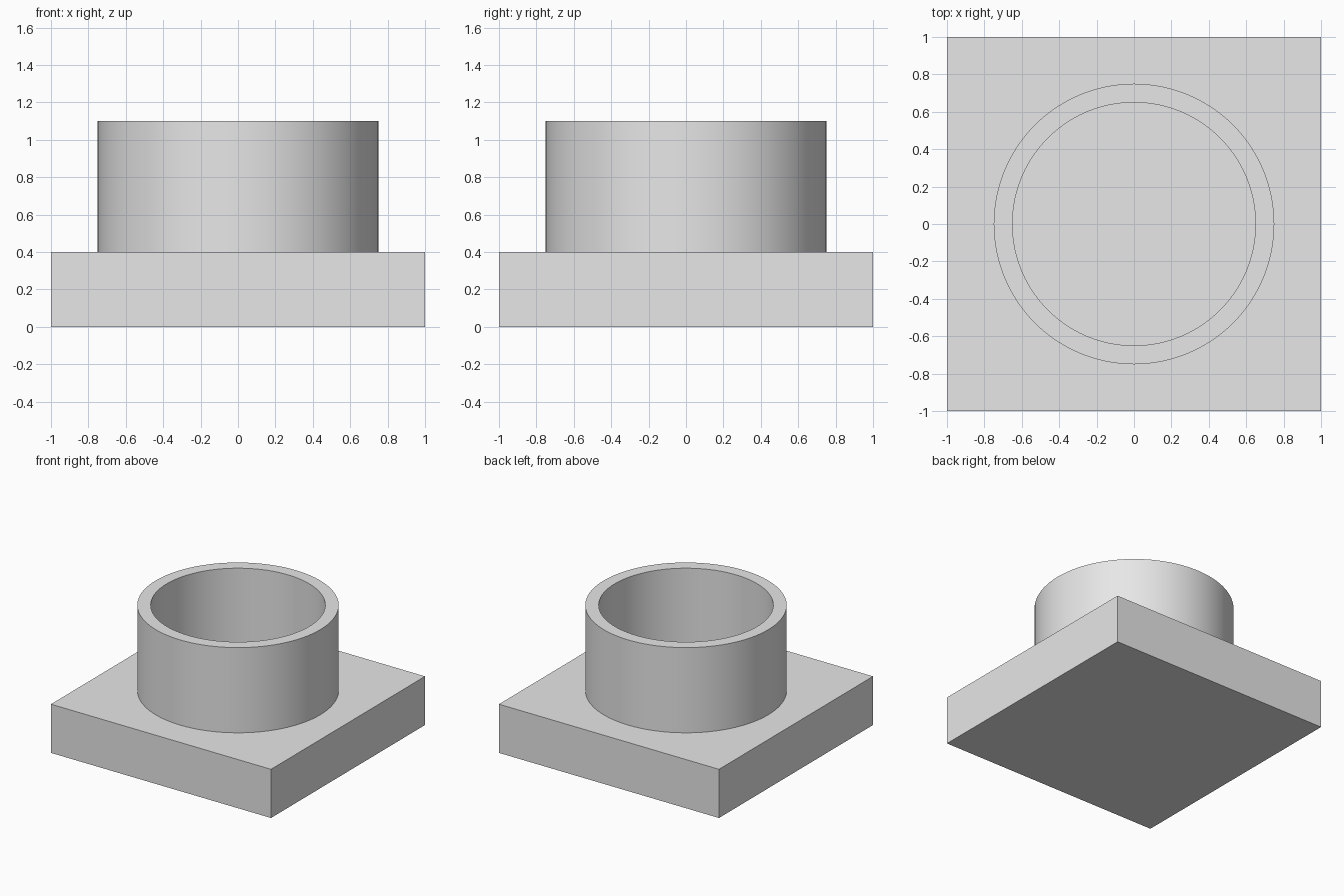
import bpy
import bmesh
import math

cube = bpy.data.objects.get("Cube")
if cube:
    bpy.data.objects.remove(cube, do_unlink=True)

# Single light grey material
GREY = (0.8, 0.8, 0.8, 1.0)
grey = bpy.data.materials.new("light_grey")
grey.use_nodes = True
grey.diffuse_color = GREY
grey.node_tree.nodes["Principled BSDF"].inputs["Base Color"].default_value = GREY

BASE_TOP = 0.4
RIM_TOP = 1.1
OUTER, INNER = 0.75, 0.65
SIDES = 96

# Square base plate
bpy.ops.mesh.primitive_cube_add(size=1, location=(0, 0, BASE_TOP / 2))
base = bpy.context.object
base.name = "base_plate"
base.scale = (2, 2, BASE_TOP)
bpy.ops.object.transform_apply(location=False, rotation=False, scale=True)
base.data.materials.append(grey)

# Open round collar: a wall profile spun around the vertical axis
bm = bmesh.new()
profile = [(OUTER, BASE_TOP), (OUTER, RIM_TOP), (INNER, RIM_TOP), (INNER, BASE_TOP)]
verts = [bm.verts.new((r, 0, z)) for r, z in profile]
edges = [bm.edges.new(pair) for pair in zip(verts, verts[1:])]
bmesh.ops.spin(bm, geom=verts + edges, cent=(0, 0, 0), axis=(0, 0, 1),
               angle=math.tau, steps=SIDES)
bmesh.ops.remove_doubles(bm, verts=bm.verts, dist=0.0001)
bmesh.ops.recalc_face_normals(bm, faces=bm.faces)
# Make the rim face upward so the whole wall points outward
if any(f.normal.z < -0.5 for f in bm.faces):
    bmesh.ops.reverse_faces(bm, faces=bm.faces)
mesh = bpy.data.meshes.new("round_collar")
bm.to_mesh(mesh)
bm.free()
mesh.materials.append(grey)
collar = bpy.data.objects.new("round_collar", mesh)
bpy.context.collection.objects.link(collar)

bpy.ops.object.select_all(action="DESELECT")
collar.select_set(True)
bpy.context.view_layer.objects.active = collar
bpy.ops.object.shade_smooth_by_angle(angle=math.radians(30))
